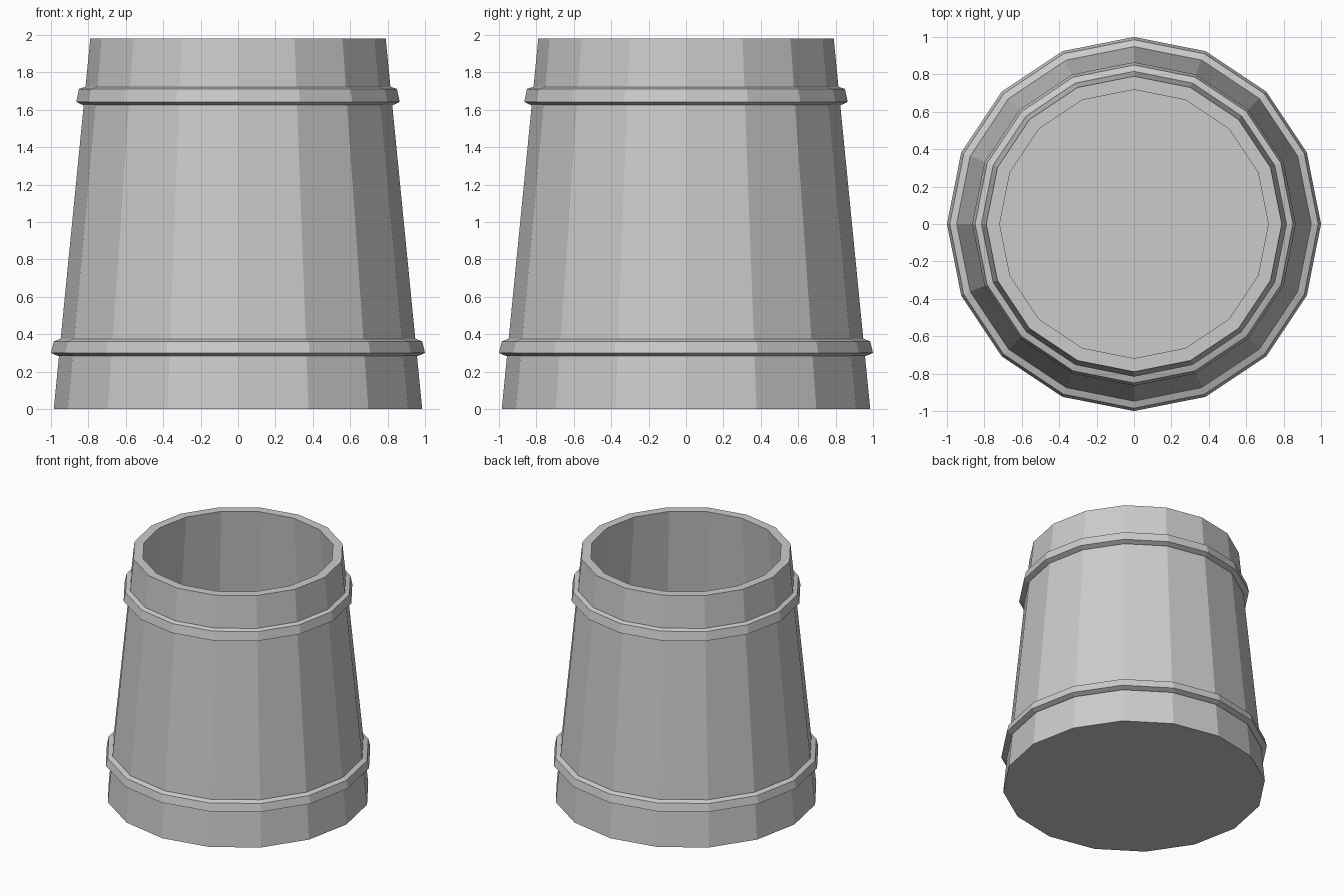
import bpy
import bmesh
from math import cos, sin, tau

if "Cube" in bpy.data.objects:
    bpy.data.objects.remove(bpy.data.objects["Cube"])

SIDES = 16


def lathe(name, profile, closed=False):
    """Revolve (radius, z) points into a flat-faced ring; open profiles get end caps."""
    bm = bmesh.new()
    rings = [[bm.verts.new((r * cos(tau * i / SIDES), r * sin(tau * i / SIDES), z))
              for i in range(SIDES)] for r, z in profile]
    pairs = list(zip(rings, rings[1:]))
    if closed:
        pairs.append((rings[-1], rings[0]))
    else:
        bm.faces.new(rings[0])
        bm.faces.new(rings[-1])
    for a, b in pairs:
        for i in range(SIDES):
            j = (i + 1) % SIDES
            bm.faces.new((a[i], a[j], b[j], b[i]))
    bmesh.ops.recalc_face_normals(bm, faces=bm.faces)
    mesh = bpy.data.meshes.new(name)
    bm.to_mesh(mesh)
    bm.free()
    obj = bpy.data.objects.new(name, mesh)
    bpy.context.collection.objects.link(obj)
    return obj


# Tapered tub: outer wall, flat rim, inner wall, raised inner floor
lathe("bucket_body", [(0.985, 0), (0.79, 1.98), (0.718, 1.98), (0.905, 0.07)])

# Hoops: slanted band faces with narrow ledges, sunk slightly into the wall
lathe("lower_hoop", [(0.93, 0.375), (0.952, 0.375), (0.985, 0.362),
                     (1.0, 0.30), (0.965, 0.285), (0.93, 0.285)], closed=True)
lathe("upper_hoop", [(0.795, 1.722), (0.82, 1.722), (0.85, 1.712),
                     (0.865, 1.642), (0.83, 1.626), (0.795, 1.626)], closed=True)
